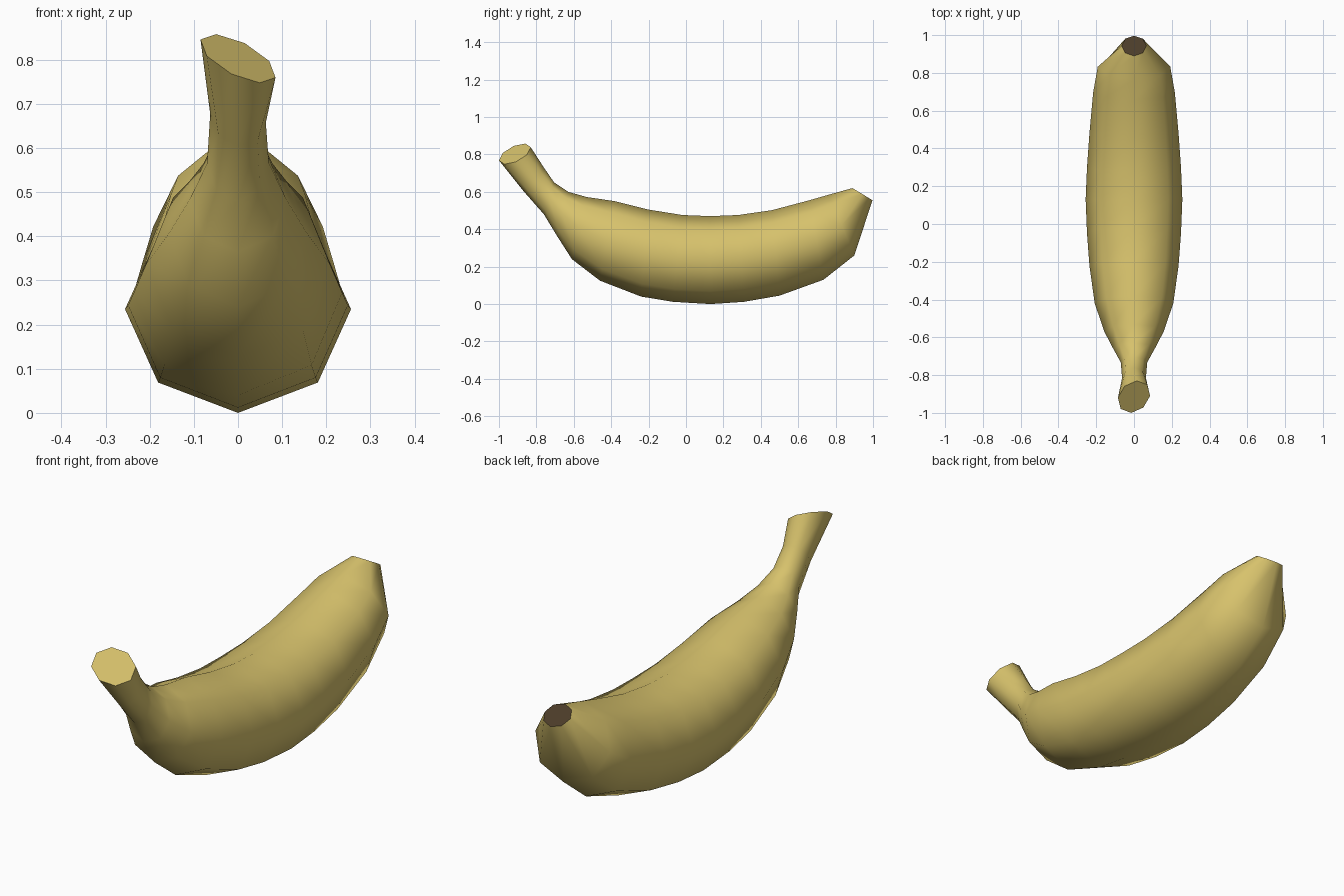
import bpy, bmesh
from math import sin, cos, pi
from mathutils import Vector

if "Cube" in bpy.data.objects:
    bpy.data.objects.remove(bpy.data.objects["Cube"])

SIDES = 8


def material(name, color):
    m = bpy.data.materials.new(name)
    m.diffuse_color = (*color, 1)
    m.use_nodes = True
    m.node_tree.nodes["Principled BSDF"].inputs["Base Color"].default_value = m.diffuse_color
    return m


# Cross-sections from stem to tip: top (y, z), bottom (y, z), half width, sideways twist (x, z)
SECTIONS = [
    ((-0.76, 0.73), (-0.87, 0.605), 0.063, -0.01),
    ((-0.705, 0.65), (-0.76, 0.48), 0.07, 0),
    ((-0.63, 0.60), (-0.69, 0.365), 0.11, 0),
    ((-0.53, 0.572), (-0.61, 0.24), 0.157, 0),
    ((-0.38, 0.55), (-0.46, 0.125), 0.208, 0),
    ((-0.20, 0.505), (-0.24, 0.04), 0.236, 0),
    ((-0.02, 0.476), (-0.07, 0.012), 0.249, 0),
    ((0.13, 0.47), (0.13, 0.0), 0.256, 0),
    ((0.28, 0.476), (0.31, 0.012), 0.249, 0),
    ((0.46, 0.502), (0.50, 0.045), 0.236, 0),
    ((0.66, 0.555), (0.735, 0.13), 0.216, 0),
    ((0.765, 0.585), (0.90, 0.26), 0.192, 0),
    ((0.89, 0.62), (0.997, 0.555), 0.065, 0),
]

# Each ring is a centre plus an upward and a sideways half axis; the cut stem end is twisted
rings = [(Vector((0, -0.915, 0.803)), Vector((0.015, 0.085, 0.035)), Vector((0.085, 0.005, -0.043)))]
for top, bottom, half_width, twist in SECTIONS:
    t, b = Vector((0, *top)), Vector((0, *bottom))
    rings.append(((t + b) / 2, (t - b) / 2, Vector((half_width, 0, twist))))

# Loft the skin through the rings
bm = bmesh.new()
loops = []
for centre, up, side in rings:
    loops.append([bm.verts.new(centre + up * cos(2 * pi * i / SIDES) + side * sin(2 * pi * i / SIDES))
                  for i in range(SIDES)])
for a, b in zip(loops, loops[1:]):
    for i in range(SIDES):
        j = (i + 1) % SIDES
        bm.faces.new((a[i], a[j], b[j], b[i])).smooth = True

# Flat caps: cut stem end and dark blossom tip
stem_cap = bm.faces.new(loops[0])
tip_cap = bm.faces.new(loops[-1])
tip_cap.material_index = 1
for cap in (stem_cap, tip_cap):
    for e in cap.edges:
        e.smooth = False
bmesh.ops.recalc_face_normals(bm, faces=bm.faces)

mesh = bpy.data.meshes.new("banana")
bm.to_mesh(mesh)
bm.free()
mesh.materials.append(material("yellow_peel", (0.68, 0.54, 0.15)))
mesh.materials.append(material("brown_tip", (0.07, 0.045, 0.022)))
bpy.context.collection.objects.link(bpy.data.objects.new("banana", mesh))
